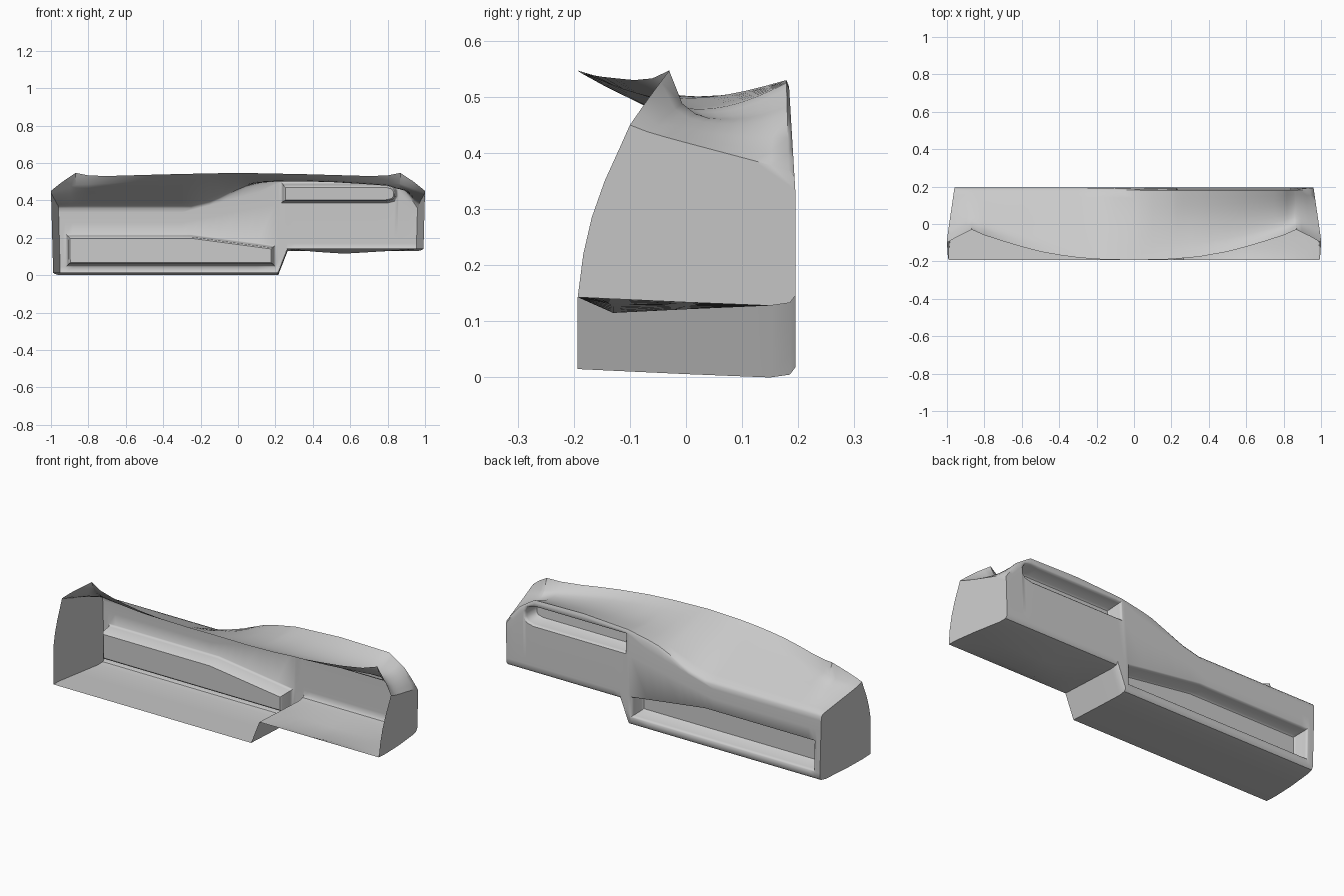
import bpy, bmesh, math

if "Cube" in bpy.data.objects:
    bpy.data.objects.remove(bpy.data.objects["Cube"])


def along(x, *pts):
    """Piecewise linear value through (x, value) points."""
    if x <= pts[0][0]:
        return pts[0][1]
    for (a, u), (b, v) in zip(pts, pts[1:]):
        if x <= b:
            return u + (v - u) * (x - a) / (b - a)
    return pts[-1][1]


def section(x):
    """Open outline of the shell at x: floor, rear wall, then top to the lip."""
    ax = abs(x)
    step = along(x, (.215, 0), (.265, .128))
    belly = along(x, (.27, 0), (.42, .016), (.57, .025), (.72, .016), (.97, 0))
    pts = [(-.193, .015 + step), (-.13, .012 + step - belly),
           (0, .006 + step - belly * .5), (.15, step), (.185, .005 + step),
           (.195, .018 + step)]
    # rear wall rows follow the edges of the two pockets
    back = along(x, (-.25, .37), (-.15, .395), (.04, .475), (.12, .495),
                 (.23, .515), (.5, .53), (.8, .525), (.9, .465), (1, .37))
    rows = [along(x, (.2, .045), (.265, .17)),
            along(x, (-.25, .22), (.2, .16), (.265, .2)),
            along(x, (-.3, .28), (.1, .36), (.23, .385), (.8, .385),
                  (.845, .395), (.865, .42), (1, .3)),
            along(x, (-.3, .335), (.1, .44), (.23, .497), (.8, .497),
                  (.845, .485), (.865, .455), (1, .335)),
            back - .012]
    pts += [(.195 - .012 * along(z, (.33, 0), (.53, 1)), z) for z in rows]
    # top surface, sagging behind the hood, with the lip flaring up at the ends
    fy = along(ax, (0, -.193), (.2, -.188), (.35, -.175), (.5, -.148),
               (.6, -.122), (.7, -.092), (.8, -.06), (.87, -.03),
               (.94, -.065), (1, -.1))
    base = along(ax, (0, .547), (.35, .53), (.7, .497), (.87, .48), (1, .445))
    lip = along(ax, (0, .547), (.35, .54), (.7, .53), (.8, .533),
                (.87, .547), (.94, .5), (1, .45))
    sag = .025 * along(x, (-.1, 0), (.25, 1), (.85, 1), (1, 0))
    by = .183 - .004 * along(back, (.37, 0), (.53, 1))
    for k in range(10):
        t = k / 9
        z = back + (base - back) * t - sag * math.sin(math.pi * t)
        z += (lip - base) * along(t, (.75, 0), (.9, .25), (1, 1))
        pts.append((by + (fy - by) * t, z))
    return pts


def taper(x, y, z):
    """Draw the ends in towards the rear and the bottom."""
    pull = .038 * along(y, (-.08, 0), (.195, 1)) + .012 * along(z, (0, 1), (.45, 0))
    return (x * (1 - pull * abs(x) ** 8), y, z)


# shell skin lofted along x
keys = [-.97, -.95, -.87, -.25, -.15, .04, .2, .215, .23, .265, .35, .57,
        .65, .75, .82, .845, .865, .87, .94, .97]
xs = sorted(set(keys + [i / 10 for i in range(-10, 11)]))
bm = bmesh.new()
grid = [[bm.verts.new(taper(x, y, z)) for y, z in section(x)] for x in xs]
low_pocket, high_pocket = [], []
for i in range(len(xs) - 1):
    mid = (xs[i] + xs[i + 1]) / 2
    for j in range(len(grid[0]) - 1):
        f = bm.faces.new((grid[i][j], grid[i][j + 1],
                          grid[i + 1][j + 1], grid[i + 1][j]))
        if j == 6 and -.95 < mid < .2:
            low_pocket.append(f)
        if j == 8 and .23 < mid < .865:
            high_pocket.append(f)

# end walls with a curved front edge
for ring, x in ((grid[0], -1), (grid[-1], 1)):
    edge = [bm.verts.new(taper(x, y, z)) for y, z in
            ((-.12, .405), (-.145, .35), (-.168, .285), (-.183, .22))]
    loop = ring + edge
    bm.faces.new(loop if x > 0 else loop[::-1])

# pockets pressed into the rear wall with softened rims
bm.normal_update()
for faces in (low_pocket, high_pocket):
    for thick, depth in ((.005, -.004), (.004, -.01), (.006, -.06), (.008, -.008)):
        bmesh.ops.inset_region(bm, faces=faces, thickness=thick, depth=depth,
                               use_even_offset=True, use_boundary=True)
        bm.normal_update()

mesh = bpy.data.meshes.new("dashboard_shell")
bm.to_mesh(mesh)
bm.free()
shell = bpy.data.objects.new("dashboard_shell", mesh)
bpy.context.collection.objects.link(shell)

# plain grey plastic
grey = bpy.data.materials.new("grey_plastic")
grey.use_nodes = True
colour = (.6, .6, .6, 1)
grey.diffuse_color = colour
grey.node_tree.nodes["Principled BSDF"].inputs["Base Color"].default_value = colour
mesh.materials.append(grey)

bpy.context.view_layer.objects.active = shell
shell.select_set(True)
bpy.ops.object.shade_smooth_by_angle(angle=math.radians(40))
